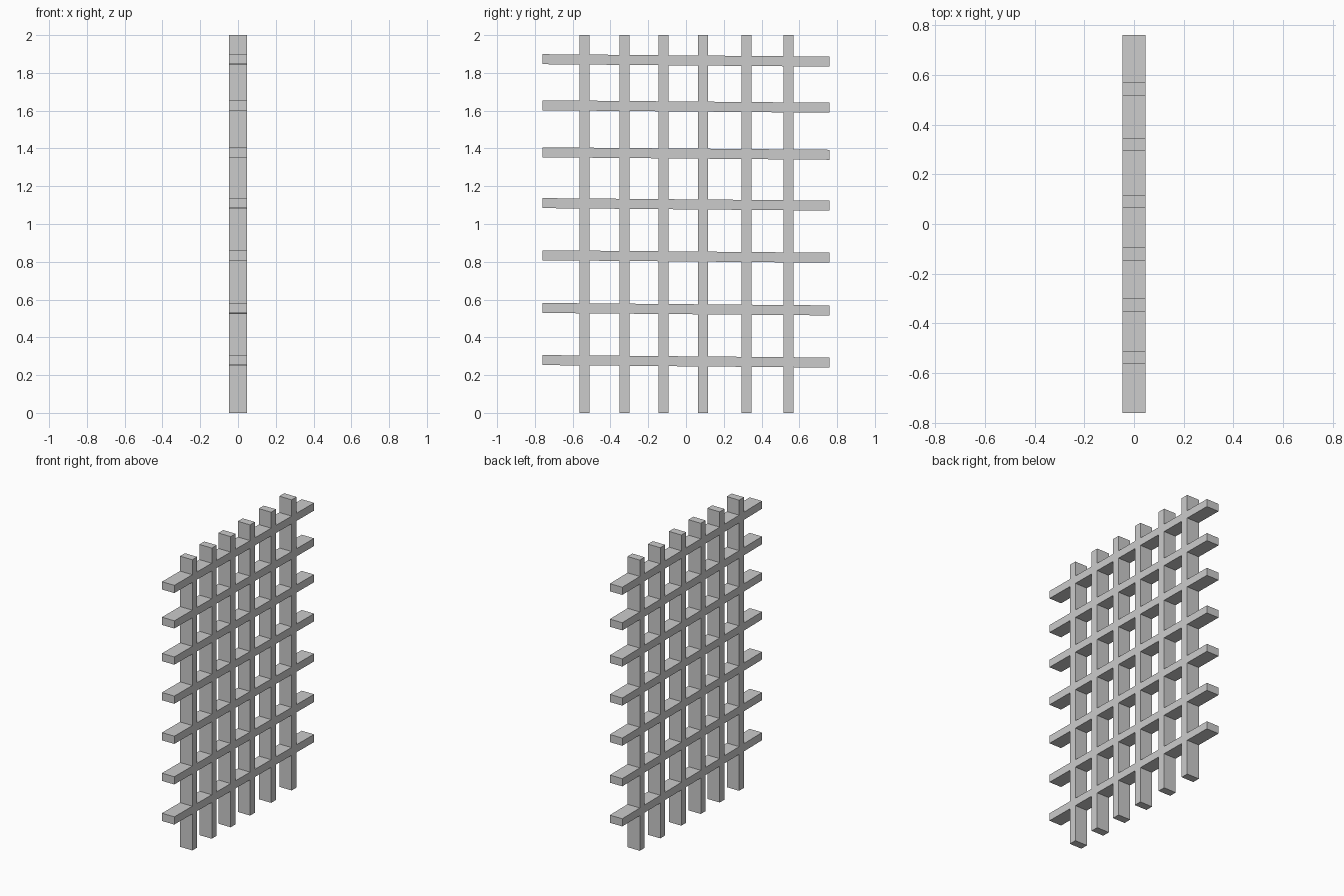
import bpy, math

if "Cube" in bpy.data.objects:
    bpy.data.objects.remove(bpy.data.objects["Cube"])

DEPTH = 0.094   # all bars share the same depth
BAR = 0.053     # visible bar thickness


def bar(name, size, location, tilt=0.0):
    bpy.ops.mesh.primitive_cube_add(size=1, location=location, rotation=(tilt, 0, 0))
    ob = bpy.context.object
    ob.name = name
    ob.scale = size
    bpy.ops.object.transform_apply(location=False, rotation=True, scale=True)


# Upright bars, unevenly spaced
for i, y in enumerate((-0.537, -0.326, -0.120, 0.091, 0.320, 0.543)):
    bar(f"upright_bar_{i + 1}", (DEPTH, BAR, 2.0), (0, y, 1.0))

# Cross bars, sloping slightly down towards +y
slope = -math.atan(0.013 / 1.52)
for i, z in enumerate((0.273, 0.549, 0.828, 1.104, 1.373, 1.622, 1.866)):
    bar(f"cross_bar_{i + 1}", (DEPTH, 1.52, BAR), (0, 0, z), slope)
